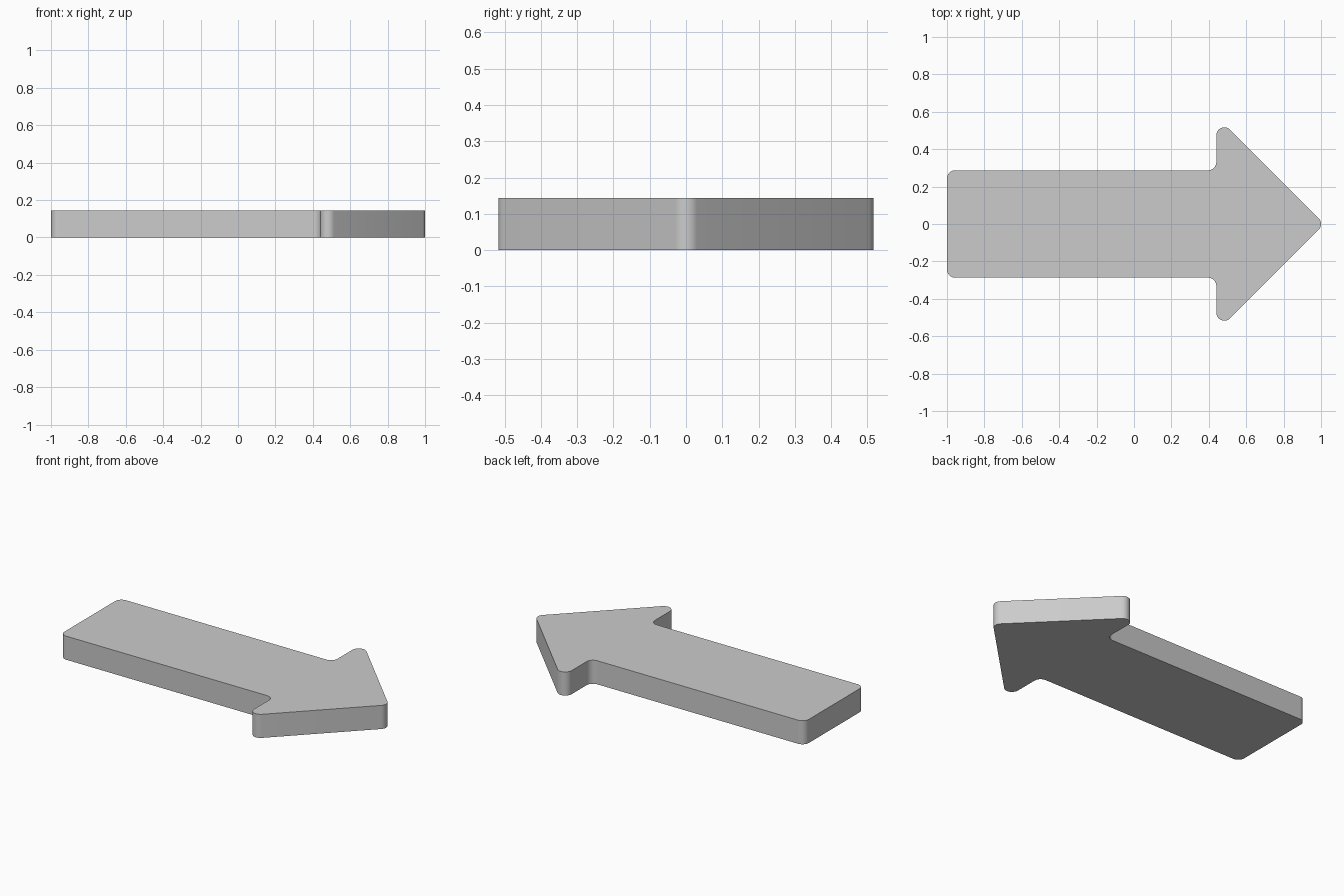
import bpy, bmesh, math
from mathutils import Vector

if "Cube" in bpy.data.objects:
    bpy.data.objects.remove(bpy.data.objects["Cube"])

HEIGHT, R, STEPS = 0.144, 0.043, 10
TIP = 1 + R * (math.sqrt(2) - 1)      # sharp tip before rounding
BACK, HALF = 0.44, 0.287              # rear of head, half shaft width


def fillet(prev, corner, nxt, r):
    """Arc points replacing a sharp corner."""
    a, b = (prev - corner).normalized(), (nxt - corner).normalized()
    half = a.angle(b) / 2
    centre = corner + (a + b).normalized() * r / math.sin(half)
    t = r / math.tan(half)
    s, e = corner + a * t - centre, corner + b * t - centre
    sweep = s.angle(e)
    return [centre + (s * math.sin((1 - k / STEPS) * sweep)
                      + e * math.sin(k / STEPS * sweep)) / math.sin(sweep)
            for k in range(STEPS + 1)]


# Sharp arrow outline, lower half mirrored to the upper half
lower = [(-1, -HALF), (BACK, -HALF), (BACK, BACK - TIP)]
upper = [(x, -y) for x, y in reversed(lower)]
pts = [Vector((x, y, 0)) for x, y in lower + [(TIP, 0)] + upper]
outline = [p for i, c in enumerate(pts)
           for p in fillet(pts[i - 1], c, pts[(i + 1) % len(pts)], R)]

# Extruded arrow plate
bm = bmesh.new()
face = bm.faces.new([bm.verts.new(p) for p in outline])
ext = bmesh.ops.extrude_face_region(bm, geom=[face], use_keep_orig=True)
top = [v for v in ext["geom"] if isinstance(v, bmesh.types.BMVert)]
bmesh.ops.translate(bm, vec=(0, 0, HEIGHT), verts=top)
bmesh.ops.recalc_face_normals(bm, faces=bm.faces)
mesh = bpy.data.meshes.new("arrow_plate")
bm.to_mesh(mesh)
bm.free()
arrow = bpy.data.objects.new("arrow_plate", mesh)
bpy.context.collection.objects.link(arrow)

# Smooth rounded corners, crisp rims
bpy.context.view_layer.objects.active = arrow
arrow.select_set(True)
bpy.ops.object.shade_smooth_by_angle(angle=math.radians(30))
